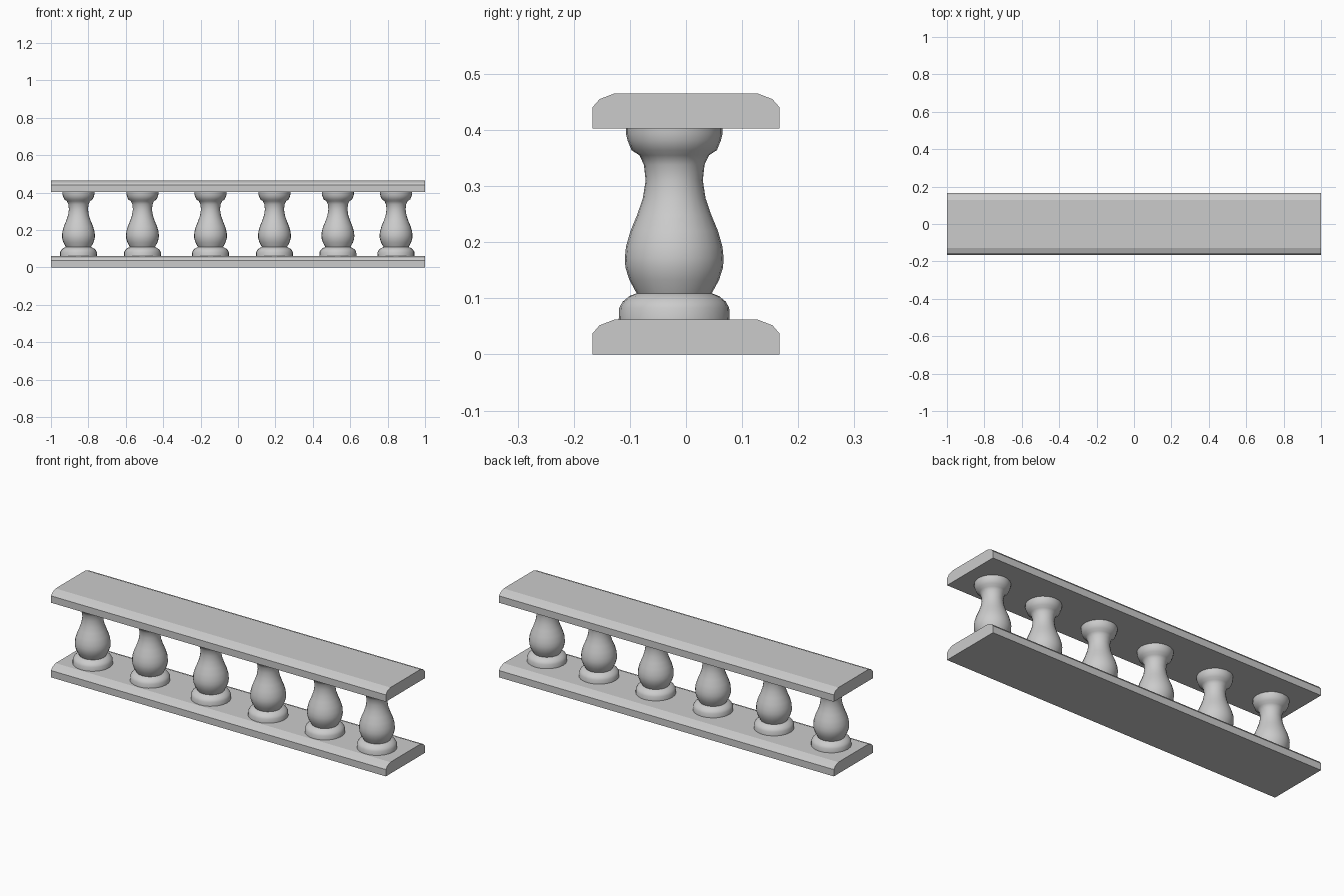
import bpy, bmesh
from math import cos, sin, tau, radians

if "Cube" in bpy.data.objects:
    bpy.data.objects.remove(bpy.data.objects["Cube"])


def make_object(name, mesh):
    obj = bpy.data.objects.new(name, mesh)
    bpy.context.collection.objects.link(obj)
    return obj


def finish(bm, name):
    bmesh.ops.recalc_face_normals(bm, faces=bm.faces)
    mesh = bpy.data.meshes.new(name)
    bm.to_mesh(mesh)
    bm.free()
    return mesh


# Rails: half section (y, z) mirrored, then extruded along x
HALF = [(0.167, 0.0), (0.167, 0.037), (0.154, 0.052), (0.128, 0.062)]
section = HALF + [(-y, z) for y, z in reversed(HALF)]
bm = bmesh.new()
face = bm.faces.new([bm.verts.new((-1, y, z)) for y, z in section])
ext = bmesh.ops.extrude_face_region(bm, geom=[face], use_keep_orig=True)
moved = [g for g in ext["geom"] if isinstance(g, bmesh.types.BMVert)]
bmesh.ops.translate(bm, verts=moved, vec=(2, 0, 0))
rail = finish(bm, "rail")
make_object("bottom_rail", rail)
make_object("top_rail", rail).location.z = 0.403

# Baluster: turned profile (radius, z)
PROFILE = [
    (0.099, 0.061), (0.098, 0.083), (0.092, 0.094), (0.080, 0.104),
    (0.067, 0.109), (0.080, 0.133), (0.087, 0.155), (0.088, 0.172),
    (0.086, 0.192), (0.078, 0.220), (0.066, 0.249), (0.056, 0.278),
    (0.051, 0.310), (0.054, 0.338), (0.062, 0.355), (0.076, 0.364),
    (0.083, 0.381), (0.086, 0.393), (0.086, 0.404),
]
SIDES = 24
bm = bmesh.new()
rings = [[bm.verts.new((r * cos(tau * i / SIDES), r * sin(tau * i / SIDES), z))
          for i in range(SIDES)] for r, z in PROFILE]
for low, high in zip(rings, rings[1:]):
    for i in range(SIDES):
        j = (i + 1) % SIDES
        bm.faces.new((low[i], low[j], high[j], high[i]))
bm.faces.new(rings[0])
bm.faces.new(rings[-1])
baluster = finish(bm, "baluster")
baluster.shade_smooth()
baluster.set_sharp_from_angle(angle=radians(60))

# Six balusters, slightly forward of centre and unevenly spaced
for n, x in enumerate([-0.853, -0.511, -0.147, 0.195, 0.534, 0.845], 1):
    make_object(f"baluster_{n}", baluster).location = (x, -0.021, 0)
